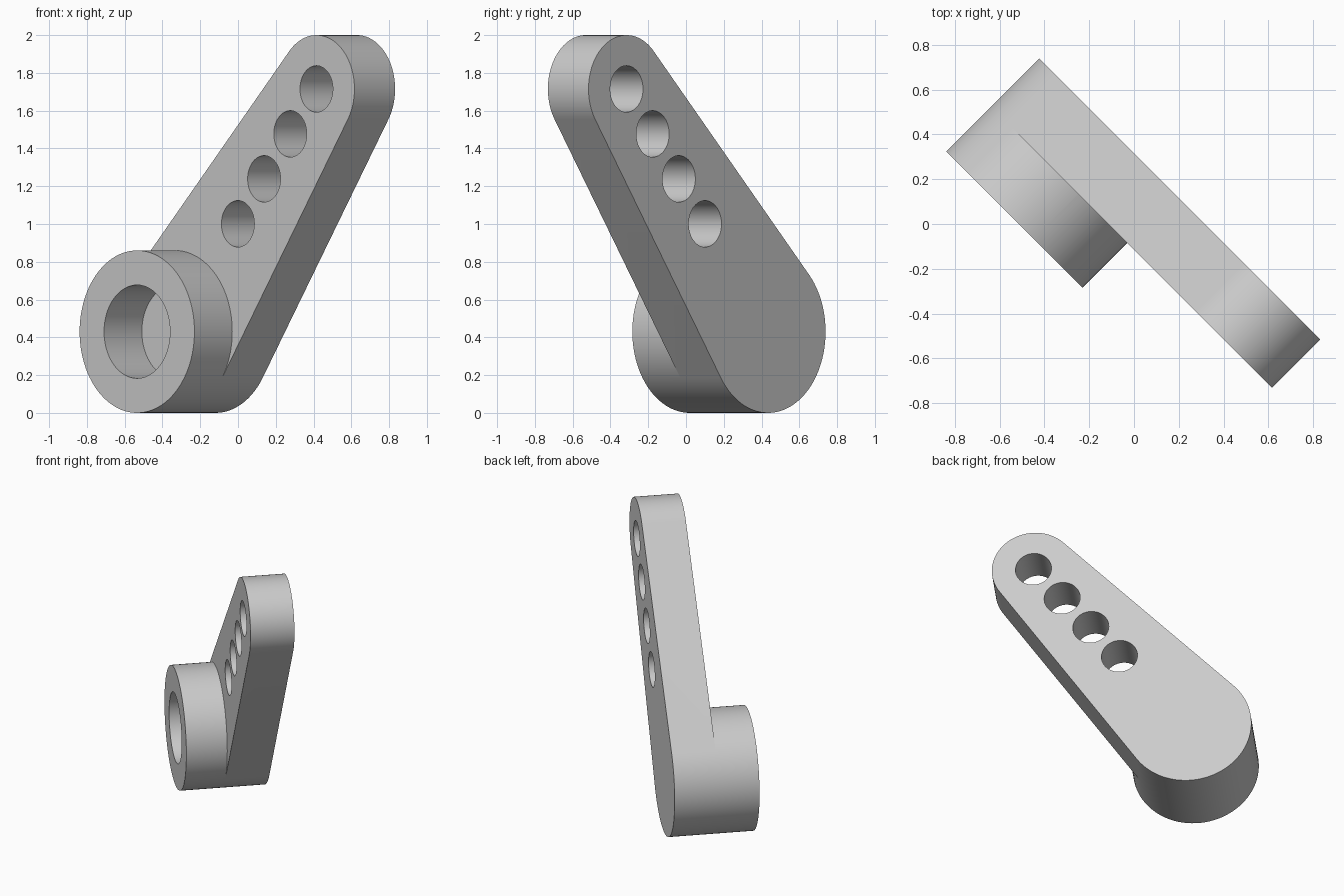
import bpy, bmesh
from math import acos, atan2, cos, hypot, pi, radians, sin, sqrt

cube = bpy.data.objects.get("Cube")
if cube:
    bpy.data.objects.remove(cube, do_unlink=True)

grey = bpy.data.materials.new("light grey")
grey.use_nodes = True
grey.diffuse_color = (0.6, 0.6, 0.6, 1)
grey.node_tree.nodes["Principled BSDF"].inputs["Base Color"].default_value = (0.6, 0.6, 0.6, 1)

# Sizes: s runs along the arm, t through its thickness towards the front
BIG, SMALL = (-0.392, 0.43), (0.668, 1.715)
BIG_R, SMALL_R, BORE_R, HOLE_R = 0.43, 0.285, 0.247, 0.123
BACK, ARM_FRONT, BOSS_FRONT = -0.223, 0.081, 0.364


def arc(centre, r, start, end, n):
    angles = [start + (end - start) * i / n for i in range(n + 1)]
    return [(centre[0] + r * cos(a), centre[1] + r * sin(a)) for a in angles]


def circle(centre, r, n=64):
    return arc(centre, r, 0, 2 * pi, n)[:-1]


def prism(name, profile, t0, t1):
    """Extrude an (s, z) profile from t0 to t1, turned 45 degrees about z."""
    bm = bmesh.new()
    rings = [[bm.verts.new(((s - t) / sqrt(2), (-s - t) / sqrt(2), z))
              for s, z in profile] for t in (t0, t1)]
    for ring in rings:
        bm.faces.new(ring)
    for i in range(len(profile)):
        bm.faces.new((rings[0][i - 1], rings[0][i], rings[1][i], rings[1][i - 1]))
    bmesh.ops.recalc_face_normals(bm, faces=bm.faces)
    mesh = bpy.data.meshes.new(name)
    bm.to_mesh(mesh)
    bm.free()
    mesh.materials.append(grey)
    obj = bpy.data.objects.new(name, mesh)
    bpy.context.collection.objects.link(obj)
    return obj


def combine(target, tool, operation):
    mod = target.modifiers.new(operation, "BOOLEAN")
    mod.operation, mod.solver, mod.object = operation, "EXACT", tool
    bpy.context.view_layer.objects.active = target
    bpy.ops.object.modifier_apply(modifier=mod.name)
    bpy.data.objects.remove(tool, do_unlink=True)


# Tapered arm: two arcs joined by their common tangents
ds, dz = SMALL[0] - BIG[0], SMALL[1] - BIG[1]
tilt = atan2(dz, ds)
spread = acos((BIG_R - SMALL_R) / hypot(ds, dz))
hi, lo = tilt + spread, tilt - spread
big_arc = arc(BIG, BIG_R, hi, lo + 2 * pi, 48)
arm = prism("crank_arm", big_arc + arc(SMALL, SMALL_R, lo, hi, 48), BACK, ARM_FRONT)

# Round boss sharing the arm's big end
boss = prism("boss", big_arc + arc(BIG, BIG_R, lo, hi, 44)[1:-1], ARM_FRONT, BOSS_FRONT)
combine(arm, boss, "UNION")

# Blind bore in the boss, ending level with the arm's front
combine(arm, prism("bore", circle(BIG, BORE_R), ARM_FRONT, BOSS_FRONT + 0.1), "DIFFERENCE")

# Row of four through holes
for i in range(4):
    centre = (SMALL[0] - 0.196 * i, SMALL[1] - 0.238 * i)
    hole = prism("hole", circle(centre, HOLE_R), BACK - 0.1, ARM_FRONT + 0.1)
    combine(arm, hole, "DIFFERENCE")

# Smooth round walls with crisp rims
bpy.ops.object.select_all(action="DESELECT")
arm.select_set(True)
bpy.context.view_layer.objects.active = arm
bpy.ops.object.shade_smooth_by_angle(angle=radians(30))
